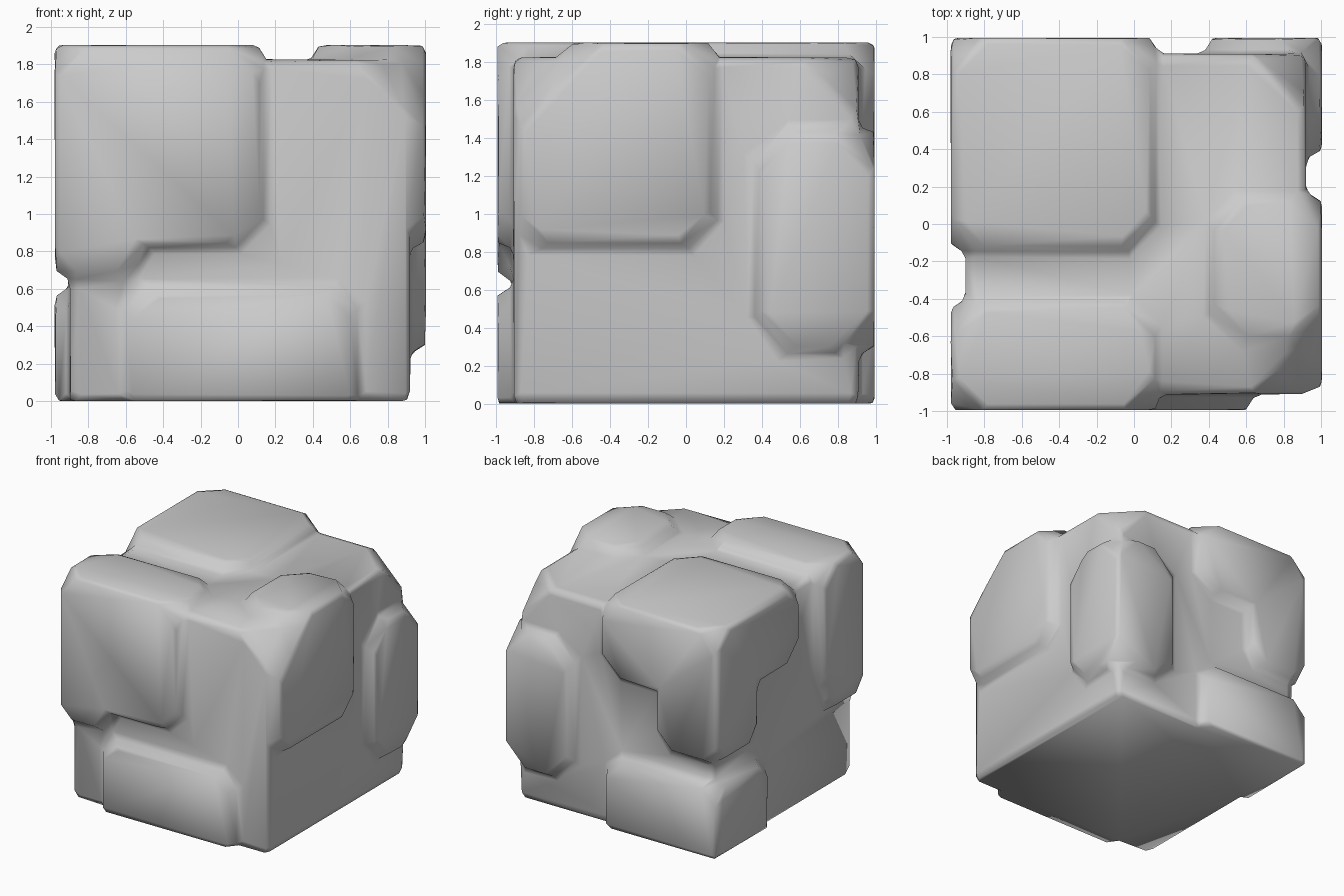
import bpy, bmesh
from itertools import product

if "Cube" in bpy.data.objects:
    bpy.data.objects.remove(bpy.data.objects["Cube"])


def corner_points(lo, hi, cut, low_cut=None):
    """Points of a box with sliced corners; low_cut is used at the bottom corners."""
    pts = []
    for side in product((0, 1), repeat=3):
        corner = [hi[i] if side[i] else lo[i] for i in range(3)]
        c = low_cut if (low_cut is not None and side[2] == 0) else cut
        for axis in range(3):
            p = list(corner)
            p[axis] += -c if side[axis] else c
            pts.append(p)
    return pts


def add_hull(bm, points):
    verts = [bm.verts.new(p) for p in points]
    res = bmesh.ops.convex_hull(bm, input=verts)
    junk = [g for g in res["geom_interior"] if isinstance(g, bmesh.types.BMVert)]
    if junk:
        bmesh.ops.delete(bm, geom=junk, context='VERTS')


bm = bmesh.new()

# core block
add_hull(bm, corner_points((-0.90, -0.91, 0.0), (0.92, 0.91, 1.825), 0.30, 0.06))

# raised lumps, alternating around the corners
lumps = [
    ((-0.98, -0.13, 1.28), (0.10, 0.995, 1.905), 0.18, None),   # back left, top
    ((-0.98, 0.42, 0.80), (-0.42, 0.995, 1.60), 0.14, None),    # its lower step
    ((-0.98, -0.995, 0.84), (0.12, -0.43, 1.905), 0.18, None),  # front left, top
    ((-0.98, -0.995, 0.68), (-0.52, -0.50, 1.30), 0.13, None),  # its lower step
    ((0.40, 0.38, 0.28), (1.005, 0.995, 1.44), 0.22, None),     # back right, middle
    ((-0.98, 0.28, 0.0), (0.06, 0.995, 0.58), 0.15, 0.04),      # back left, bottom
    ((-0.58, -0.995, 0.0), (0.62, -0.45, 0.59), 0.15, 0.04),    # front, bottom
]
for lo, hi, cut, low in lumps:
    add_hull(bm, corner_points(lo, hi, cut, low))

# right top lump, sloping down towards the front
add_hull(bm, corner_points((0.42, -0.60, 0.84), (1.005, 0.14, 1.905), 0.18)
         + corner_points((0.42, -0.88, 0.84), (1.005, 0.0, 1.62), 0.16))

bmesh.ops.recalc_face_normals(bm, faces=bm.faces[:])
mesh = bpy.data.meshes.new("boulder")
bm.to_mesh(mesh)
bm.free()
boulder = bpy.data.objects.new("boulder", mesh)
bpy.context.collection.objects.link(boulder)

# fuse the lumps, soften the creases, then reduce to broad smooth-shaded facets
remesh = boulder.modifiers.new("fuse", 'REMESH')
remesh.mode = 'VOXEL'
remesh.voxel_size = 0.03
remesh.use_smooth_shade = True
soft = boulder.modifiers.new("soften", 'SMOOTH')
soft.factor = 0.5
soft.iterations = 6
facets = boulder.modifiers.new("facets", 'DECIMATE')
facets.ratio = 0.012
